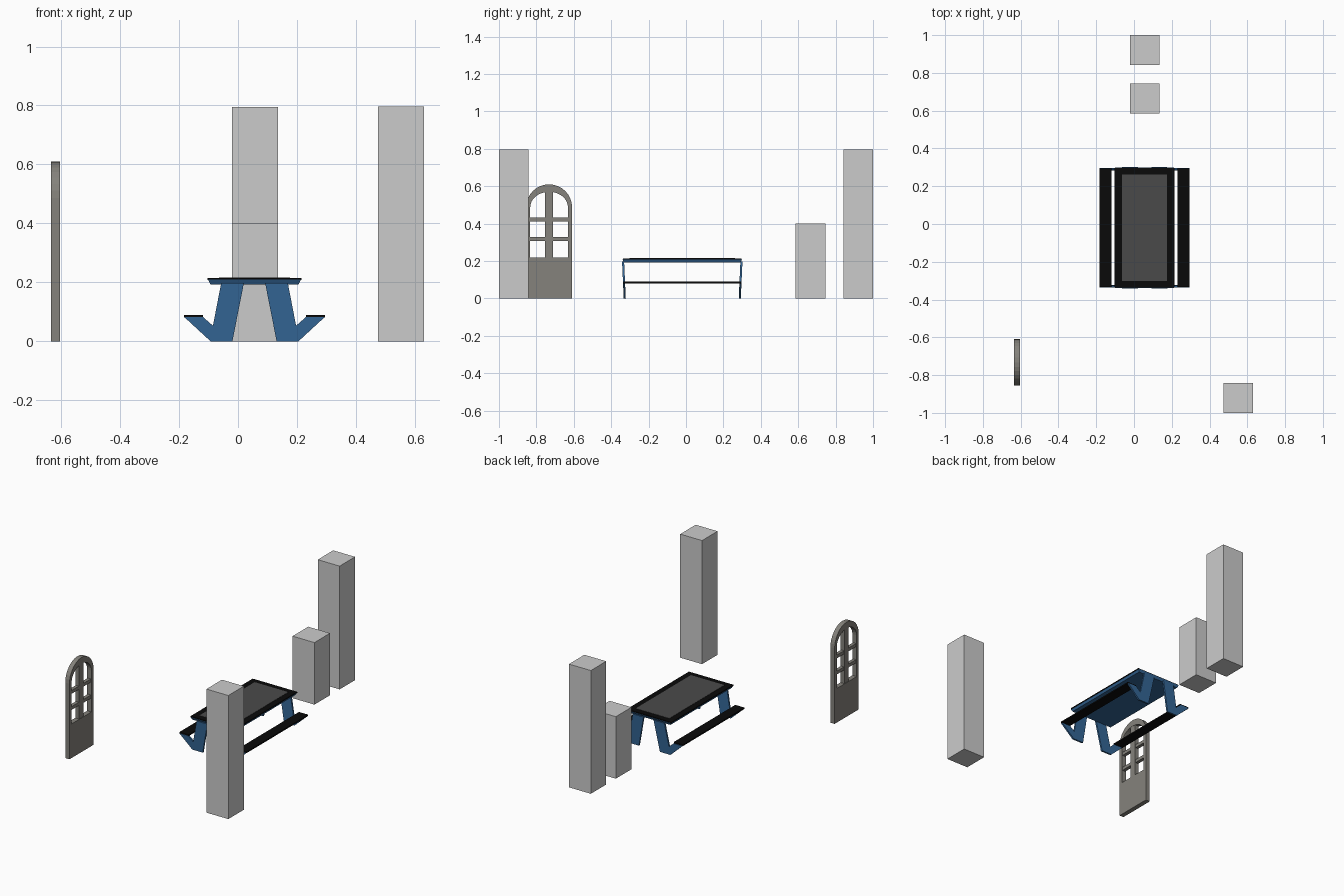
import bpy, bmesh, math
from mathutils import Vector

if "Cube" in bpy.data.objects:
    bpy.data.objects.remove(bpy.data.objects["Cube"])


def material(name, rgb):
    m = bpy.data.materials.new(name)
    m.diffuse_color = (*rgb, 1.0)
    m.use_nodes = True
    m.node_tree.nodes["Principled BSDF"].inputs["Base Color"].default_value = m.diffuse_color
    return m


STONE = material("light grey stone", (0.60, 0.60, 0.60))
BLUE = material("blue paint", (0.033, 0.130, 0.300))
BLACK = material("black slats", (0.003, 0.003, 0.003))
PANEL = material("dark grey panel", (0.068, 0.068, 0.068))
DOOR = material("weathered door grey", (0.232, 0.223, 0.200))


def finish(bm, name, mat):
    bmesh.ops.recalc_face_normals(bm, faces=bm.faces)
    me = bpy.data.meshes.new(name)
    bm.to_mesh(me)
    bm.free()
    me.materials.append(mat)
    ob = bpy.data.objects.new(name, me)
    bpy.context.collection.objects.link(ob)
    return ob


def box(name, x, y, z, mat, taper=0.0):
    """Box from axis ranges; taper pulls the bottom edges inward."""
    bm = bmesh.new()
    bmesh.ops.create_cube(bm, size=1.0)
    for v in bm.verts:
        t = taper if v.co.z < 0 else 0.0
        sx, sy = math.copysign(t, v.co.x), math.copysign(t, v.co.y)
        v.co = Vector((r[0] + (c + 0.5) * (r[1] - r[0]) for r, c in zip((x, y, z), v.co)))
        v.co.x -= sx
        v.co.y -= sy
    return finish(bm, name, mat)


def prism(name, near, far, mat):
    """Solid between two matching outlines."""
    bm = bmesh.new()
    a = [bm.verts.new(p) for p in near]
    b = [bm.verts.new(p) for p in far]
    bm.faces.new(a)
    bm.faces.new(b[::-1])
    for i in range(len(a)):
        j = (i + 1) % len(a)
        bm.faces.new((a[i], b[i], b[j], a[j]))
    return finish(bm, name, mat)


# Pillars
box("tall_back_pillar", (-0.021, 0.135), (0.843, 1.0), (0, 0.795), STONE)
box("short_back_pillar", (-0.021, 0.135), (0.586, 0.745), (0, 0.40), STONE)
box("tall_front_pillar", (0.475, 0.631), (-1.0, -0.842), (0, 0.797), STONE)

# Picnic table: tapered blue top, black border, grey panel
CX, CY = 0.056, -0.02
box("table_frame", (CX - 0.157, CX + 0.157), (CY - 0.32, CY + 0.32), (0.193, 0.209), BLUE, 0.008)
box("table_border", (CX - 0.159, CX + 0.159), (CY - 0.317, CY + 0.317), (0.208, 0.2145), BLACK)
box("table_panel", (CX - 0.12, CX + 0.12), (CY - 0.281, CY + 0.281), (0.21, 0.216), PANEL)

# Legs with seat braces, leaning slightly outward at the top
LEG = [(0.075, 0), (0.149, 0), (0.238, 0.082), (0.174, 0.082),
       (0.141, 0.053), (0.113, 0.198), (0.036, 0.198)]
for end, ename in ((-1, "front"), (1, "back")):
    for side, sname in ((-1, "left"), (1, "right")):
        def outline(inset):
            return [(CX + side * u, CY + end * (0.313 + 0.045 * z - inset), z) for u, z in LEG]
        prism(f"{ename}_{sname}_leg", outline(0), outline(0.011), BLUE)

# Bench seats
for side, sname in ((-1, "left"), (1, "right")):
    edges = sorted((CX + side * 0.174, CX + side * 0.239))
    box(f"{sname}_seat", edges, (CY - 0.314, CY + 0.313), (0.081, 0.090), BLACK)

# Arched door frame
DY, DX, SPRING, SILL, N = -0.732, -0.619, 0.487, 0.22, 16


def arch(ry, rz):
    return [(DY + ry * math.cos(math.pi * i / N), SPRING + rz * math.sin(math.pi * i / N))
            for i in range(N + 1)]


loop = ([(DY + 0.123, SILL)] + arch(0.123, 0.123) + [(DY - 0.123, SILL), (DY - 0.101, SILL)]
        + arch(0.101, 0.083)[::-1] + [(DY + 0.101, SILL)])
prism("door_frame", [(DX - 0.015, y, z) for y, z in loop],
      [(DX + 0.015, y, z) for y, z in loop], DOOR)

# Door lower panel, centre post and crossbars
box("door_lower_panel", (DX - 0.015, DX + 0.015), (DY - 0.123, DY + 0.123), (0, SILL), DOOR)
box("door_centre_post", (DX - 0.013, DX + 0.013), (DY - 0.021, DY + 0.021), (SILL, 0.59), DOOR)
for i, z in enumerate((0.307, 0.411)):
    box(f"door_crossbar_{i + 1}", (DX - 0.011, DX + 0.011), (DY - 0.105, DY + 0.105),
        (z, z + 0.021), DOOR)
